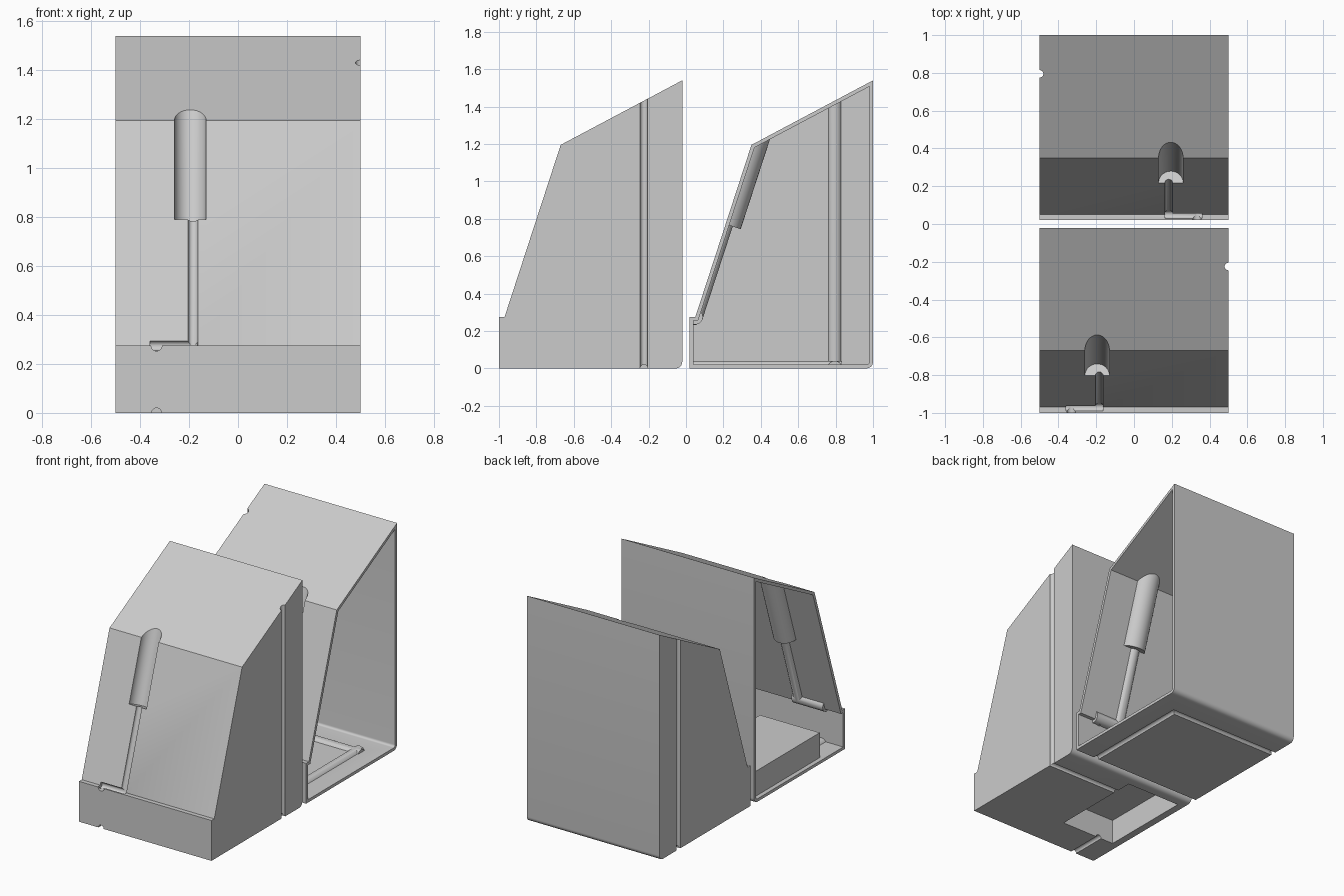
import bpy, bmesh, math
from mathutils import Vector

cube = bpy.data.objects.get("Cube")
if cube:
    bpy.data.objects.remove(cube)

grey = bpy.data.materials.new("light grey plastic")
grey.use_nodes = True
grey.diffuse_color = (0.6, 0.6, 0.6, 1)
grey.node_tree.nodes["Principled BSDF"].inputs["Base Color"].default_value = grey.diffuse_color

WALL = 0.02
ROUND = 0.035
CORD = 0.02

# Side outline (y, z) of the casing, with a rounded lower back edge
OUTLINE = [(-1, 0), (-1, 0.275), (-0.97, 0.275), (-0.67, 1.195), (-0.02, 1.54)]
for i in range(7):
    a = math.radians(15 * i)
    OUTLINE.append((-0.02 - ROUND + ROUND * math.cos(a), ROUND - ROUND * math.sin(a)))


def inset(points, d):
    """Offset a clockwise outline inward by d with mitred corners."""
    result = []
    pts = [Vector(p) for p in points]
    for i, p in enumerate(pts):
        e1 = (p - pts[i - 1]).normalized()
        e2 = (pts[(i + 1) % len(pts)] - p).normalized()
        n1, n2 = Vector((e1.y, -e1.x)), Vector((e2.y, -e2.x))
        result.append(p + (n1 + n2) * d / (1 + n1.dot(n2)))
    return result


def make_object(name, bm):
    bmesh.ops.recalc_face_normals(bm, faces=bm.faces)
    mesh = bpy.data.meshes.new(name)
    bm.to_mesh(mesh)
    bm.free()
    mesh.materials.append(grey)
    obj = bpy.data.objects.new(name, mesh)
    bpy.context.collection.objects.link(obj)
    return obj


def prism(name, outline, x0, x1):
    bm = bmesh.new()
    face = bm.faces.new([bm.verts.new((x0, y, z)) for y, z in outline])
    ext = bmesh.ops.extrude_face_region(bm, geom=[face])
    verts = [g for g in ext["geom"] if isinstance(g, bmesh.types.BMVert)]
    bmesh.ops.translate(bm, verts=verts, vec=(x1 - x0, 0, 0))
    return make_object(name, bm)


def rod(name, start, end, radius):
    axis = end - start
    bm = bmesh.new()
    bmesh.ops.create_cone(bm, cap_ends=True, segments=32, radius1=radius,
                          radius2=radius, depth=axis.length)
    rot = axis.to_track_quat("Z", "Y").to_matrix()
    bmesh.ops.rotate(bm, verts=bm.verts, matrix=rot)
    bmesh.ops.translate(bm, verts=bm.verts, vec=(start + end) / 2)
    return make_object(name, bm)


def cut(target, cutter):
    """Subtract the cutter and discard it."""
    mod = target.modifiers.new("cut", "BOOLEAN")
    mod.operation, mod.solver, mod.object = "DIFFERENCE", "EXACT", cutter
    bpy.context.view_layer.update()
    deps = bpy.context.evaluated_depsgraph_get()
    mesh = bpy.data.meshes.new_from_object(target.evaluated_get(deps))
    target.modifiers.clear()
    target.data = mesh
    bpy.data.objects.remove(cutter)


def slope_point(x, z):
    """Point on the sloping front panel, which may run past its top edge."""
    return Vector((x, -0.97 + (z - 0.275) * 0.3 / 0.92, z))


# Every recess: start, end, radius, extra length of its inner wall at each end
CX, CY = -0.333, -0.225
RECESSES = [
    (slope_point(-0.195, 0.79), slope_point(-0.195, 1.5), 0.065, WALL),   # handle
    (slope_point(-0.184, 0.275), slope_point(-0.184, 0.85), CORD, 0),     # shaft
    (Vector((-0.36, -0.97, 0.275)), Vector((-0.165, -0.97, 0.275)), CORD, WALL),
    (Vector((CX, -1.1, 0.275)), Vector((CX, -0.965, 0.275)), 0.022, 0),   # ledge notch
    (Vector((CX, -1.1, 0)), Vector((CX, CY + CORD, 0)), CORD, WALL),      # floor channel
    (Vector((CX - CORD, CY, 0)), Vector((0.6, CY, 0)), CORD, WALL),       # cross channel
    (Vector((0.5, CY, -0.1)), Vector((0.5, CY, 1.7)), CORD, 0),           # side channel
]


def casing(name, with_pocket):
    shell = prism(name, OUTLINE, -0.5, 0.5)
    cavity = prism("cavity", inset(OUTLINE, WALL), -0.6, 0.5 - WALL)
    # Thicken the inside around each recess
    for start, end, radius, extra in RECESSES:
        step = (end - start).normalized() * extra
        cut(cavity, rod("recess_wall", start - step, end + step, radius + WALL))
    # Battery box standing on the floor
    pocket = [(-0.75, -0.1), (-0.75, 0.17), (-0.1, 0.17), (-0.1, -0.1)]
    if with_pocket:
        cut(cavity, prism("pocket_wall", inset(pocket, -WALL), -0.47, -0.02))
    cut(shell, cavity)
    for start, end, radius, extra in RECESSES:
        cut(shell, rod("recess", start, end, radius))
    if with_pocket:
        cut(shell, prism("pocket", pocket, -0.45, -0.04))
    return shell


front_half = casing("front_casing", True)
back_half = casing("back_casing", False)

# The back half is the mirror image, moved behind the front one
bm = bmesh.new()
bm.from_mesh(back_half.data)
for v in bm.verts:
    v.co.x *= -1
    v.co.y += 1.02
bmesh.ops.reverse_faces(bm, faces=bm.faces)
bm.to_mesh(back_half.data)
bm.free()

bpy.ops.object.select_all(action="DESELECT")
for obj in (front_half, back_half):
    obj.select_set(True)
bpy.context.view_layer.objects.active = front_half
bpy.ops.object.shade_smooth_by_angle(angle=math.radians(30))
